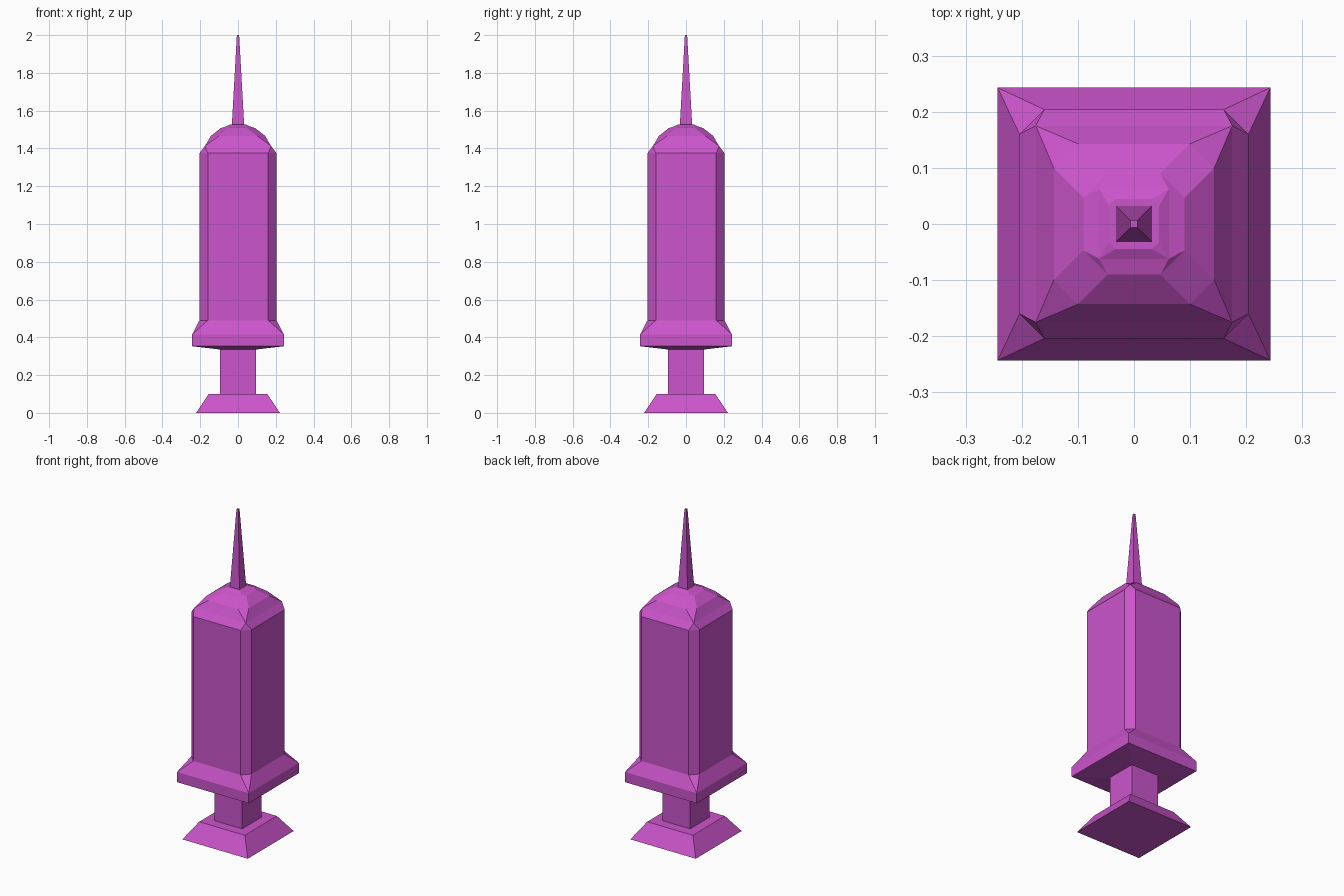
import bpy, bmesh

if "Cube" in bpy.data.objects:
    bpy.data.objects.remove(bpy.data.objects["Cube"])

mat = bpy.data.materials.new("magenta")
mat.diffuse_color = (0.6, 0.09, 0.6, 1)
mat.use_nodes = True
mat.node_tree.nodes["Principled BSDF"].inputs["Base Color"].default_value = mat.diffuse_color


def ring(h, c, z):
    """Square of half-width h whose corners are cut back to c (c == h: plain square)."""
    return [(x, y, z) for x, y in ((h, -c), (h, c), (c, h), (-c, h),
                                   (-h, c), (-h, -c), (-c, -h), (c, -h))]


def stack(name, levels):
    """Skin a closed solid through rings given as (half-width, corner, z)."""
    bm = bmesh.new()
    rings = [[bm.verts.new(p) for p in ring(*lv)] for lv in levels]
    for a, b in zip(rings, rings[1:]):
        for i in range(8):
            j = (i + 1) % 8
            bm.faces.new((a[i], a[j], b[j], b[i]))
    bm.faces.new(rings[0][::-1])
    bm.faces.new(rings[-1])
    bmesh.ops.remove_doubles(bm, verts=bm.verts, dist=1e-5)
    bmesh.ops.recalc_face_normals(bm, faces=bm.faces)
    me = bpy.data.meshes.new(name)
    bm.to_mesh(me)
    bm.free()
    me.materials.append(mat)
    ob = bpy.data.objects.new(name, me)
    bpy.context.collection.objects.link(ob)
    return ob


# Thumb rest and plunger rod
stack("thumb_rest", [(0.222, 0.222, 0), (0.155, 0.155, 0.1)])
stack("plunger_rod", [(0.094, 0.094, 0.09), (0.094, 0.094, 0.37)])

# Barrel: finger flange, chamfered body and domed shoulder
stack("barrel", [
    (0.10, 0.10, 0.336), (0.243, 0.243, 0.353), (0.243, 0.243, 0.415),
    (0.204, 0.16, 0.49), (0.204, 0.16, 1.375),
    (0.175, 0.175, 1.413), (0.143, 0.10, 1.467),
    (0.09, 0.047, 1.508), (0.062, 0.062, 1.517), (0.045, 0.033, 1.526),
])

# Needle
stack("needle", [(0.033, 0.033, 1.515), (0.006, 0.006, 2.0)])
